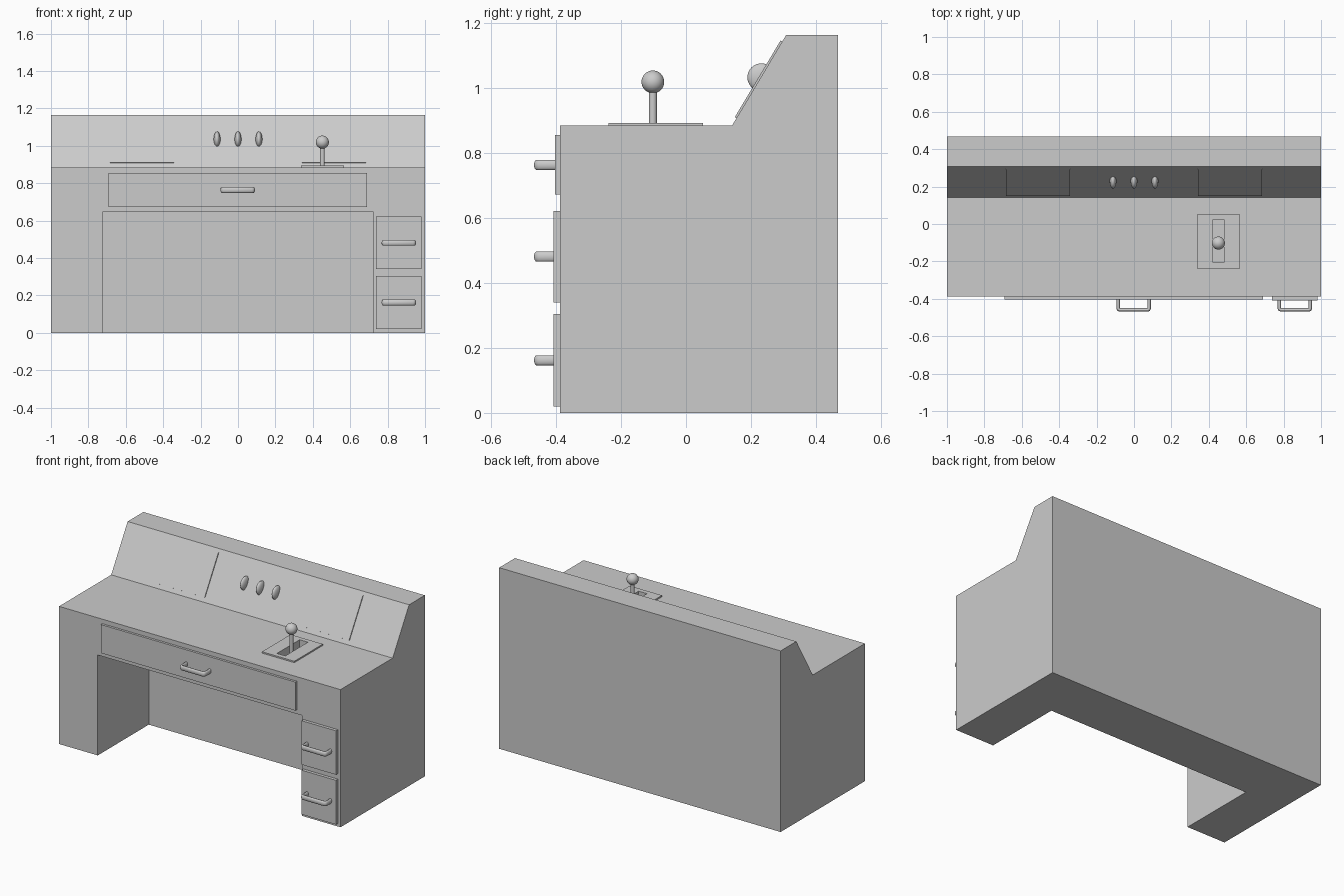
import bpy, bmesh, math
from mathutils import Vector

if "Cube" in bpy.data.objects:
    bpy.data.objects.remove(bpy.data.objects["Cube"])


def active(obj):
    bpy.ops.object.select_all(action='DESELECT')
    obj.select_set(True)
    bpy.context.view_layer.objects.active = obj


def prism(name, profile, x0, x1):
    """Extrude a (y, z) profile along x."""
    bm = bmesh.new()
    face = bm.faces.new([bm.verts.new((x0, y, z)) for y, z in profile])
    ext = bmesh.ops.extrude_face_region(bm, geom=[face])
    verts = [v for v in ext['geom'] if isinstance(v, bmesh.types.BMVert)]
    bmesh.ops.translate(bm, verts=verts, vec=(x1 - x0, 0, 0))
    bmesh.ops.recalc_face_normals(bm, faces=bm.faces)
    mesh = bpy.data.meshes.new(name)
    bm.to_mesh(mesh)
    bm.free()
    obj = bpy.data.objects.new(name, mesh)
    bpy.context.collection.objects.link(obj)
    return obj


def box(name, x, y, z):
    return prism(name, [(y[0], z[0]), (y[1], z[0]), (y[1], z[1]), (y[0], z[1])], *x)


def cut(obj, cutter):
    mod = obj.modifiers.new("cut", 'BOOLEAN')
    mod.operation, mod.solver, mod.object = 'DIFFERENCE', 'EXACT', cutter
    active(obj)
    bpy.ops.object.modifier_apply(modifier=mod.name)


def handle(name, x, y, z):
    """U-shaped pull, oval in section, standing out from a drawer front."""
    w, d, c = 0.083, y + 0.459, 0.008
    half = [(w, 0.004), (w, -d + c), (w - 0.3 * c, -d + 0.3 * c), (w - c, -d)]
    path = half + [(-px, py) for px, py in reversed(half)]
    curve = bpy.data.curves.new(name, 'CURVE')
    curve.dimensions = '3D'
    curve.bevel_depth, curve.bevel_resolution = 0.0095, 3
    curve.use_fill_caps = True
    spline = curve.splines.new('POLY')
    spline.points.add(len(path) - 1)
    for p, (px, py) in zip(spline.points, path):
        p.co = (px, py, 0, 1)
    obj = bpy.data.objects.new(name, curve)
    bpy.context.collection.objects.link(obj)
    obj.location, obj.scale = (x, y, z), (1, 1, 1.7)
    active(obj)
    bpy.ops.object.convert(target='MESH')
    bpy.ops.object.shade_smooth_by_angle(angle=math.radians(50))


# desk body with sloped instrument panel
FRONT, BACK, TOP = -0.388, 0.468, 0.884
foot, head = Vector((0.1415, TOP)), Vector((0.308, 1.163))
body = prism("desk_body", [(FRONT, 0), (BACK, 0), (BACK, 1.163), head, foot, (FRONT, TOP)], -1, 1)

# lever plate on the desk top
plate = box("lever_plate", (0.337, 0.567), (-0.238, 0.052), (TOP, 0.893))

# knee space and lever slot
knee = box("knee_cutter", (-0.725, 0.725), (-0.6, 0.13), (-0.1, 0.645))
slot = box("slot_cutter", (0.422, 0.481), (-0.207, 0.023), (0.835, 1.0))
cut(body, knee)
cut(body, slot)
cut(plate, slot)
for cutter in (knee, slot):
    bpy.data.objects.remove(cutter)

# drawers and their handles
for name, x, z, y in (("wide_drawer", (-0.693, 0.69), (0.672, 0.855), -0.403),
                      ("upper_side_drawer", (0.738, 0.982), (0.34, 0.622), -0.408),
                      ("lower_side_drawer", (0.738, 0.982), (0.02, 0.304), -0.408)):
    box(name, x, (y, FRONT), z)
    handle(name + "_handle", sum(x) / 2, y, sum(z) / 2)

# lever rod and ball
bpy.ops.mesh.primitive_cylinder_add(vertices=24, radius=0.0125, depth=0.175,
                                    location=(0.451, -0.102, 0.9225))
bpy.context.object.name = "lever_rod"
bpy.ops.object.shade_smooth_by_angle()
bpy.ops.mesh.primitive_uv_sphere_add(segments=32, ring_count=16, radius=0.035,
                                     location=(0.451, -0.102, 1.019))
bpy.context.object.name = "lever_ball"
bpy.ops.object.shade_smooth()

# thin screens lying on the slope
slope = head - foot
out = Vector((-slope.y, slope.x)).normalized() * 0.006
low, high = foot + slope * 0.085, foot + slope * 0.93
for side, x in (("left", (-0.684, -0.343)), ("right", (0.343, 0.684))):
    prism(side + "_screen", [low, high, high + out, low + out], *x)

# row of flattened round knobs
for i in (-1, 0, 1):
    bpy.ops.mesh.primitive_uv_sphere_add(segments=32, ring_count=16, radius=0.043,
                                         location=(i * 0.112, 0.232, 1.033))
    knob = bpy.context.object
    knob.name = "panel_knob"
    knob.scale.x = 0.42
    bpy.ops.object.shade_smooth()
